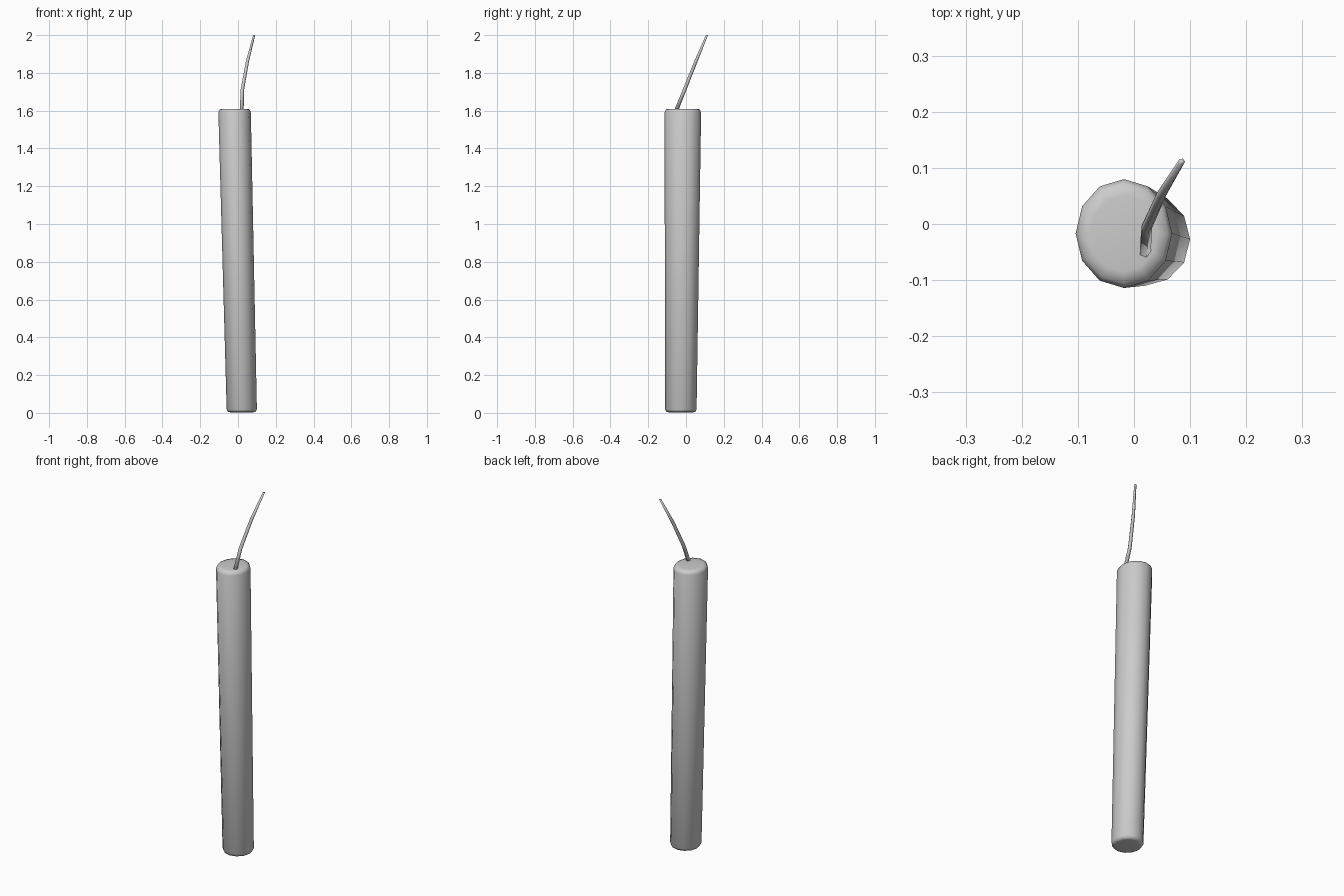
import bpy, bmesh, math
from mathutils import Vector

if "Cube" in bpy.data.objects:
    bpy.data.objects.remove(bpy.data.objects["Cube"])


def loft(name, sections, sides):
    """Skin rings of (centre, radius x, radius y, tilt axis) and cap both ends."""
    bm = bmesh.new()
    rings = []
    for centre, rx, ry, u, v in sections:
        ring = []
        for i in range(sides):
            a = 2 * math.pi * i / sides
            ring.append(bm.verts.new(Vector(centre) + u * rx * math.cos(a) + v * ry * math.sin(a)))
        rings.append(ring)
    for lo, hi in zip(rings, rings[1:]):
        for i in range(sides):
            j = (i + 1) % sides
            bm.faces.new((lo[i], lo[j], hi[j], hi[i]))
    bm.faces.new(rings[0][::-1])
    bm.faces.new(rings[-1])
    bmesh.ops.recalc_face_normals(bm, faces=bm.faces[:])
    for f in bm.faces:
        f.smooth = True
    mesh = bpy.data.meshes.new(name)
    bm.to_mesh(mesh)
    bm.free()
    obj = bpy.data.objects.new(name, mesh)
    bpy.context.collection.objects.link(obj)
    return obj


X, Y = Vector((1, 0, 0)), Vector((0, 1, 0))

# Leaning twelve-sided stick with softened rims
stick = [
    ((0.020, -0.027, 0.003), 0.058, 0.061, X, Y),
    ((0.020, -0.027, 0.004), 0.072, 0.075, X, Y),
    ((0.020, -0.027, 0.018), 0.080, 0.083, X, Y),
    ((-0.018, -0.017, 1.590), 0.086, 0.097, X, Y),
    ((-0.018, -0.017, 1.607), 0.079, 0.089, X, Y),
    ((-0.018, -0.017, 1.610), 0.060, 0.068, X, Y),
]
loft("stick", stick, 12)

# Thin tapering wick that curves up and back
path = [Vector(p) for p in ((0.019, -0.052, 1.60), (0.022, -0.008, 1.71),
                            (0.049, 0.052, 1.86), (0.085, 0.111, 2.00))]
radii = (0.011, 0.010, 0.009, 0.006)
wick = []
for k, p in enumerate(path):
    t = (path[min(k + 1, 3)] - path[max(k - 1, 0)]).normalized()
    u = Y.cross(t).normalized()
    v = t.cross(u)
    if k == 3:
        u, v = X, Y
    wick.append((p, radii[k], radii[k], u, v))
loft("wick", wick, 5)
